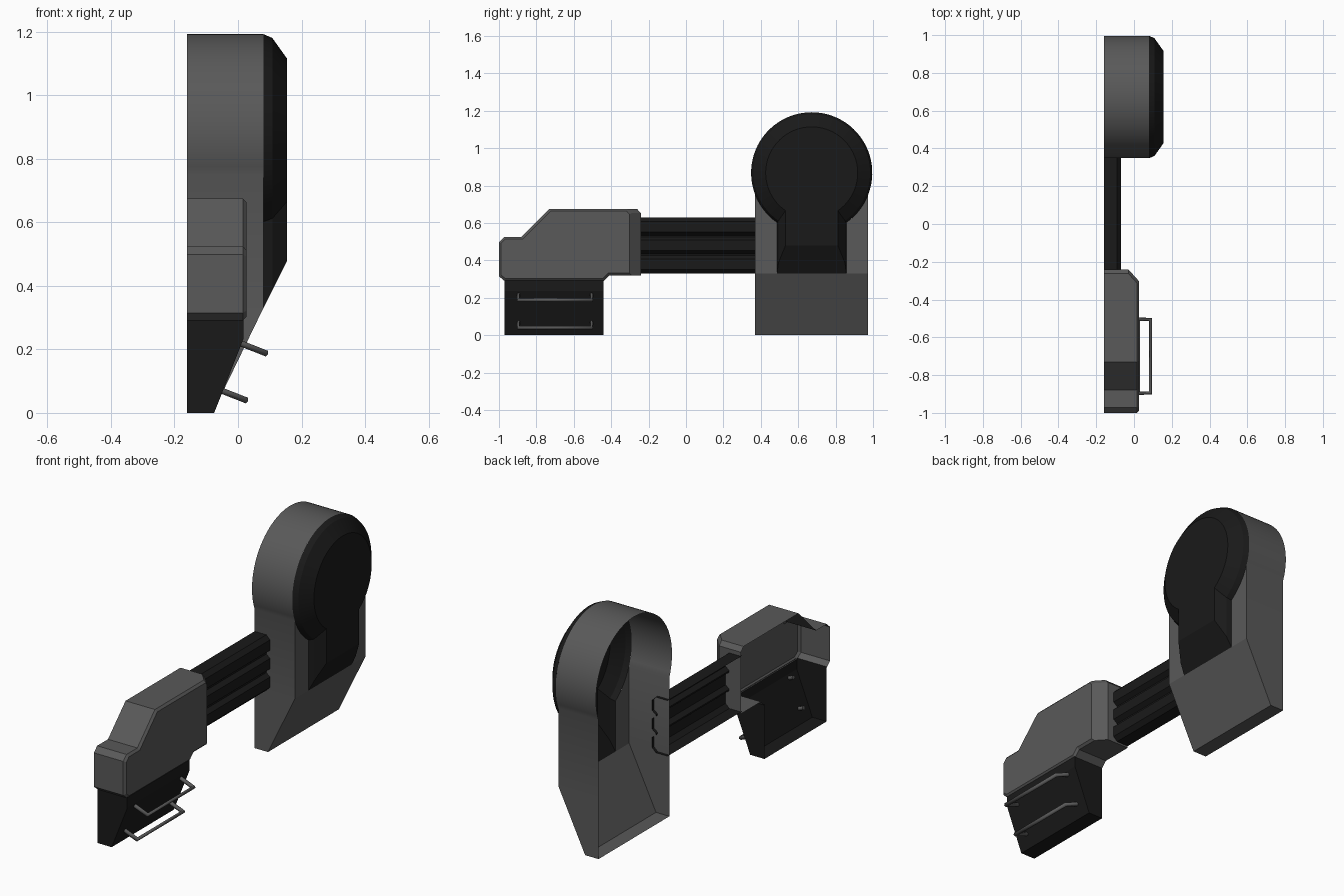
import bpy, bmesh
from math import sin, cos, asin, pi, radians

if "Cube" in bpy.data.objects:
    bpy.data.objects.remove(bpy.data.objects["Cube"])

BACK = -0.16                      # open inner side of every shell
CY, CZ, R = 0.672, 0.868, 0.324   # round head of the rear pod
LEG, NECK = 0.302, 0.185          # half widths of the leg and the keyhole neck
FX, FZ = 0.08, 0.33               # outer face of the leg, top of its lower slope


def material(name, v):
    m = bpy.data.materials.new(name)
    m.diffuse_color = (v, v, v, 1)
    m.use_nodes = True
    m.node_tree.nodes["Principled BSDF"].inputs["Base Color"].default_value = m.diffuse_color
    return m


GREY = material("dark_grey", 0.1)
BLACK = material("black", 0.01)


def make(name, faces, mat, angle=25):
    """Build a welded object from polygons given as lists of 3D points."""
    bm = bmesh.new()
    for f in faces:
        bm.faces.new([bm.verts.new(p) for p in f])
    bmesh.ops.remove_doubles(bm, verts=bm.verts, dist=0.0005)
    bmesh.ops.recalc_face_normals(bm, faces=bm.faces)
    me = bpy.data.meshes.new(name)
    bm.to_mesh(me)
    bm.free()
    ob = bpy.data.objects.new(name, me)
    bpy.context.collection.objects.link(ob)
    me.materials.append(mat)
    bpy.ops.object.select_all(action='DESELECT')
    bpy.context.view_layer.objects.active = ob
    ob.select_set(True)
    bpy.ops.object.shade_smooth_by_angle(angle=radians(angle))
    return ob


def bridge(a, b, closed=True):
    n = len(a)
    return [[a[i], a[(i + 1) % n], b[(i + 1) % n], b[i]]
            for i in range(n if closed else n - 1)]


def arc(a0, a1, n, r=R):
    """Points (y, z) on the head circle; angle 0 points to +y."""
    return [(CY + r * cos(a0 + (a1 - a0) * i / n), CZ + r * sin(a0 + (a1 - a0) * i / n))
            for i in range(n + 1)]


def at(x, pts):
    return [(x, y, z) for y, z in pts]


# Rear pod housing: arch-shaped wall, sloped lower face, floor, cheeks by the neck
a_leg = -pi / 2 + asin(LEG / R)
a_neck = -pi / 2 + asin(NECK / R)
y0, y1 = CY - LEG, CY + LEG
path = [(y1, 0), (y1, FZ)] + arc(a_leg, pi - a_leg, 48) + [(y0, FZ), (y0, 0)]
outer = [(FX if z > 0 else -0.08, y, z) for y, z in path]
faces = bridge(at(BACK, path), outer, closed=False)
faces.append([(BACK, y0, 0), (BACK, y1, 0), (-0.08, y1, 0), (-0.08, y0, 0)])
faces.append([(-0.08, y0, 0), (-0.08, y1, 0), (FX, y1, FZ), (FX, CY + NECK, FZ),
              (FX, CY - NECK, FZ), (FX, y0, FZ)])
cheek = [(y1, FZ)] + arc(a_leg, a_neck, 6) + [(CY + NECK, FZ)]
faces.append(at(FX, cheek))
faces.append(at(FX, [(2 * CY - y, z) for y, z in cheek]))
make("rear_pod_housing", faces, GREY)

# Rear pod cover: keyhole-shaped cap with rounded rim
rings = []
for x, r, h in ((FX, R, NECK), (0.108, R - 0.012, NECK - 0.007), (0.155, 0.246, 0.14)):
    a = -pi / 2 + asin(h / r)
    zb = FZ + 2 * (x - FX)
    rings.append(at(x, [(CY + h, zb)] + arc(a, pi - a, 60, r) + [(CY - h, zb)]))
make("rear_pod_cover", bridge(rings[0], rings[1]) + bridge(rings[1], rings[2]) + [rings[2]],
     BLACK, 20)

# Connecting arm: three bevelled ribs, open at the inner side
prof = [(BACK, 0.33)]
for k in range(3):
    z = 0.33 + 0.1 * k
    prof += [(-0.09, z + 0.004 * (k > 0)), (-0.068, z + 0.022),
             (-0.068, z + 0.078), (-0.09, z + 0.1 - 0.004 * (k < 2))]
prof.append((BACK, 0.63))
make("connecting_arm", bridge([(x, -0.25, z) for x, z in prof],
                              [(x, 0.385, z) for x, z in prof], closed=False), BLACK)

# Front pod: side profile stepped outward, rear end chamfered, open back
side = [(-0.97, 0.29), (-1.0, 0.315), (-1.0, 0.498), (-0.972, 0.525), (-0.88, 0.525),
        (-0.73, 0.675), (-0.262, 0.675), (-0.24, 0.652), (-0.24, 0.32), (-0.41, 0.32),
        (-0.44, 0.29)]
cut = [(y - 0.05 if y > -0.3 else y, z) for y, z in side]
inset = [(-0.964, 0.302), (-0.988, 0.321), (-0.988, 0.493), (-0.967, 0.513), (-0.875, 0.513),
         (-0.725, 0.663), (-0.317, 0.663), (-0.302, 0.647), (-0.302, 0.332), (-0.415, 0.332),
         (-0.445, 0.302)]
loops = [at(BACK, side), at(-0.03, side), at(0.015, cut), at(0.026, inset)]
faces = [loops[3]] + bridge(loops[2], loops[3])
for a, b in zip(loops[:2], loops[1:3]):
    faces += bridge(a, b, closed=False)
make("front_pod", faces, GREY, 10)

# Lower block: sloped outer face, closed ends, open top and back
sec = [(BACK, 0), (-0.075, 0), (0.018, 0.235), (0.018, 0.295), (BACK, 0.295)]
ends = [[(x, y, z) for x, z in sec] for y in (-0.97, -0.44)]
make("lower_block", ends + bridge(ends[0][:4], ends[1][:4], closed=False), BLACK, 10)

# Two U-shaped grab handles set square to the slope
for i, (x, z) in enumerate(((0.0, 0.222), (-0.062, 0.074))):
    cu = bpy.data.curves.new("grab_handle", 'CURVE')
    cu.dimensions = '3D'
    cu.bevel_depth = 0.011
    cu.bevel_resolution = 1
    cu.use_fill_caps = True
    sp = cu.splines.new('POLY')
    sp.points.add(3)
    tip = (x + 0.087, z - 0.034)
    pts = [(x - 0.015, -0.895, z + 0.006), (tip[0], -0.895, tip[1]),
           (tip[0], -0.505, tip[1]), (x - 0.015, -0.505, z + 0.006)]
    for p, co in zip(sp.points, pts):
        p.co = (*co, 1)
    ob = bpy.data.objects.new(f"grab_handle_{i + 1}", cu)
    bpy.context.collection.objects.link(ob)
    cu.materials.append(GREY)
    bpy.ops.object.select_all(action='DESELECT')
    bpy.context.view_layer.objects.active = ob
    ob.select_set(True)
    bpy.ops.object.convert(target='MESH')
